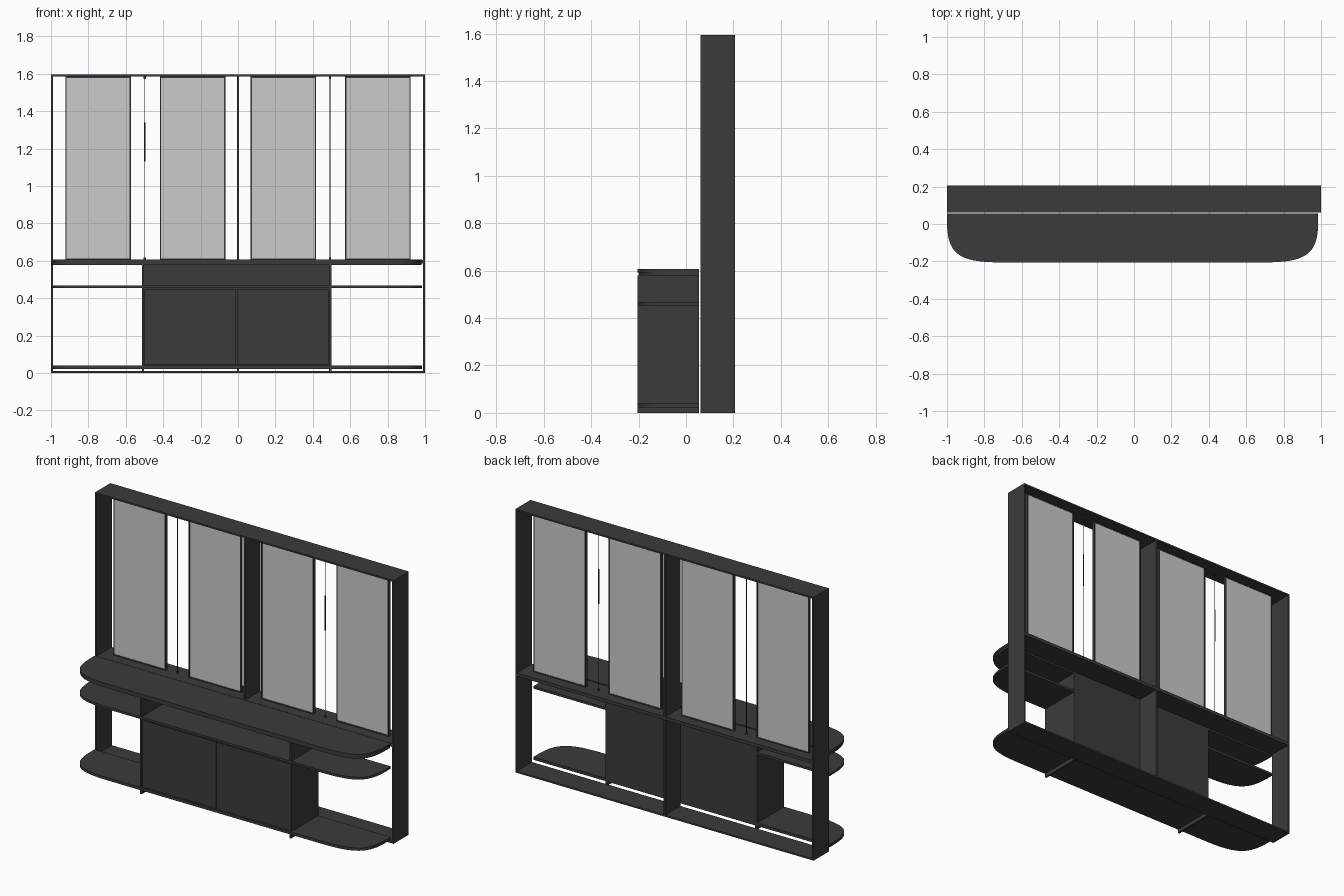
import bpy
import bmesh
from mathutils import Vector
from mathutils.geometry import interpolate_bezier

cube = bpy.data.objects.get("Cube")
if cube:
    bpy.data.objects.remove(cube, do_unlink=True)


def make_material(name, value):
    mat = bpy.data.materials.new(name)
    mat.use_nodes = True
    colour = (value, value, value, 1)
    mat.diffuse_color = colour
    mat.node_tree.nodes["Principled BSDF"].inputs["Base Color"].default_value = colour
    return mat


CHARCOAL = make_material("charcoal", 0.044)
GREY = make_material("light_grey", 0.6)


def finish(name, bm, mat):
    bmesh.ops.recalc_face_normals(bm, faces=bm.faces)
    mesh = bpy.data.meshes.new(name)
    bm.to_mesh(mesh)
    bm.free()
    mesh.materials.append(mat)
    obj = bpy.data.objects.new(name, mesh)
    bpy.context.collection.objects.link(obj)
    return obj


def box(name, xs, ys, zs, mat=CHARCOAL):
    bm = bmesh.new()
    bmesh.ops.create_cube(bm, size=1)
    for v in bm.verts:
        v.co = [r[0] if c < 0 else r[1] for c, r in zip(v.co, (xs, ys, zs))]
    return finish(name, bm, mat)


def rod(name, x, y, z0, z1, radius):
    bm = bmesh.new()
    bmesh.ops.create_cone(bm, cap_ends=True, segments=12, radius1=radius,
                          radius2=radius, depth=z1 - z0)
    bmesh.ops.translate(bm, verts=bm.verts, vec=(x, y, (z0 + z1) / 2))
    return smooth(finish(name, bm, CHARCOAL))


def smooth(obj):
    bpy.ops.object.select_all(action="DESELECT")
    obj.select_set(True)
    bpy.context.view_layer.objects.active = obj
    bpy.ops.object.shade_smooth_by_angle()
    return obj


CX = -0.0075           # centre of the cabinet and shelves
FRONT, REAR = -0.205, 0.055


def rounded_shelf(name, z0, z1, inset=0.0):
    """Board with soft front corners, extruded from a mirrored outline."""
    half = 0.9925 - inset
    front = FRONT + inset
    curve = interpolate_bezier(Vector((half, 0.02)), Vector((half, -0.15)),
                               Vector((half - 0.05, front)),
                               Vector((half - 0.28, front)), 20)
    right = [Vector((half, REAR))] + [p.to_2d() for p in curve]
    outline = right + [Vector((-p.x, p.y)) for p in reversed(right)]
    bm = bmesh.new()
    face = bm.faces.new([bm.verts.new((CX + p.x, p.y, z0)) for p in outline])
    extruded = bmesh.ops.extrude_face_region(bm, geom=[face])["geom"]
    for item in extruded:
        if isinstance(item, bmesh.types.BMVert):
            item.co.z = z1
    return smooth(finish(name, bm, CHARCOAL))


# Tall rear frame
TOP, T = 1.595, 0.01
DEPTH = (0.061, 0.206)
box("frame_right_side", (-1, -1 + T), DEPTH, (0, TOP))
box("frame_left_side", (1 - T, 1), DEPTH, (0, TOP))
box("frame_divider", (-0.005, 0.005), DEPTH, (T, TOP - T))
box("frame_top", (-1 + T, 1 - T), DEPTH, (TOP - T, TOP))
box("frame_bottom", (-1 + T, 1 - T), DEPTH, (0, T))
box("frame_shelf", (-1 + T, 1 - T), DEPTH, (0.585, 0.605))

# Shelves with rounded front corners
rounded_shelf("counter_top", 0.593, 0.607)
rounded_shelf("counter_underside", 0.579, 0.593, 0.004)
rounded_shelf("middle_shelf", 0.454, 0.468)
rounded_shelf("bottom_shelf", 0.023, 0.04)

# Central cabinet with an open niche above two doors
for side, label in ((-1, "right"), (1, "left")):
    edge = CX + side * 0.507
    box(f"cabinet_{label}_panel", sorted((edge, edge - side * 0.012)),
        (FRONT, REAR), (0, 0.58))
    box(f"cabinet_{label}_door",
        sorted((CX + side * 0.002, CX + side * 0.492)),
        (FRONT + 0.006, FRONT + 0.02), (0.043, 0.447))
box("cabinet_back", (CX - 0.495, CX + 0.495), (REAR - 0.012, REAR), (0.023, 0.58))

# Four framed screens standing in the rear frame
MID, LOW, HIGH, RIM = 0.1335, 0.605, TOP - T, 0.007
for i, x in enumerate((-0.748, -0.243, 0.243, 0.748), 1):
    x0, x1 = x - 0.175, x + 0.175
    rim_y = (MID - 0.009, MID + 0.009)
    box(f"screen_{i}", (x0 + RIM, x1 - RIM), (MID - 0.007, MID + 0.007),
        (LOW + RIM, HIGH - RIM), GREY)
    box(f"screen_{i}_right_rim", (x0, x0 + RIM), rim_y, (LOW, HIGH))
    box(f"screen_{i}_left_rim", (x1 - RIM, x1), rim_y, (LOW, HIGH))
    box(f"screen_{i}_lower_rim", (x0 + RIM, x1 - RIM), rim_y, (LOW, LOW + RIM))
    box(f"screen_{i}_upper_rim", (x0 + RIM, x1 - RIM), rim_y, (HIGH - RIM, HIGH))

# Slim hanging lamps between the screens
for x, label in ((-0.499, "right"), (0.492, "left")):
    rod(f"{label}_lamp_cable", x, MID, LOW, HIGH, 0.0015)
    rod(f"{label}_lamp_tube", x, MID, 1.13, 1.34, 0.0035)
    rod(f"{label}_lamp_foot", x, MID, LOW, LOW + 0.012, 0.006)
    rod(f"{label}_lamp_cap", x, MID, HIGH - 0.012, HIGH, 0.006)
